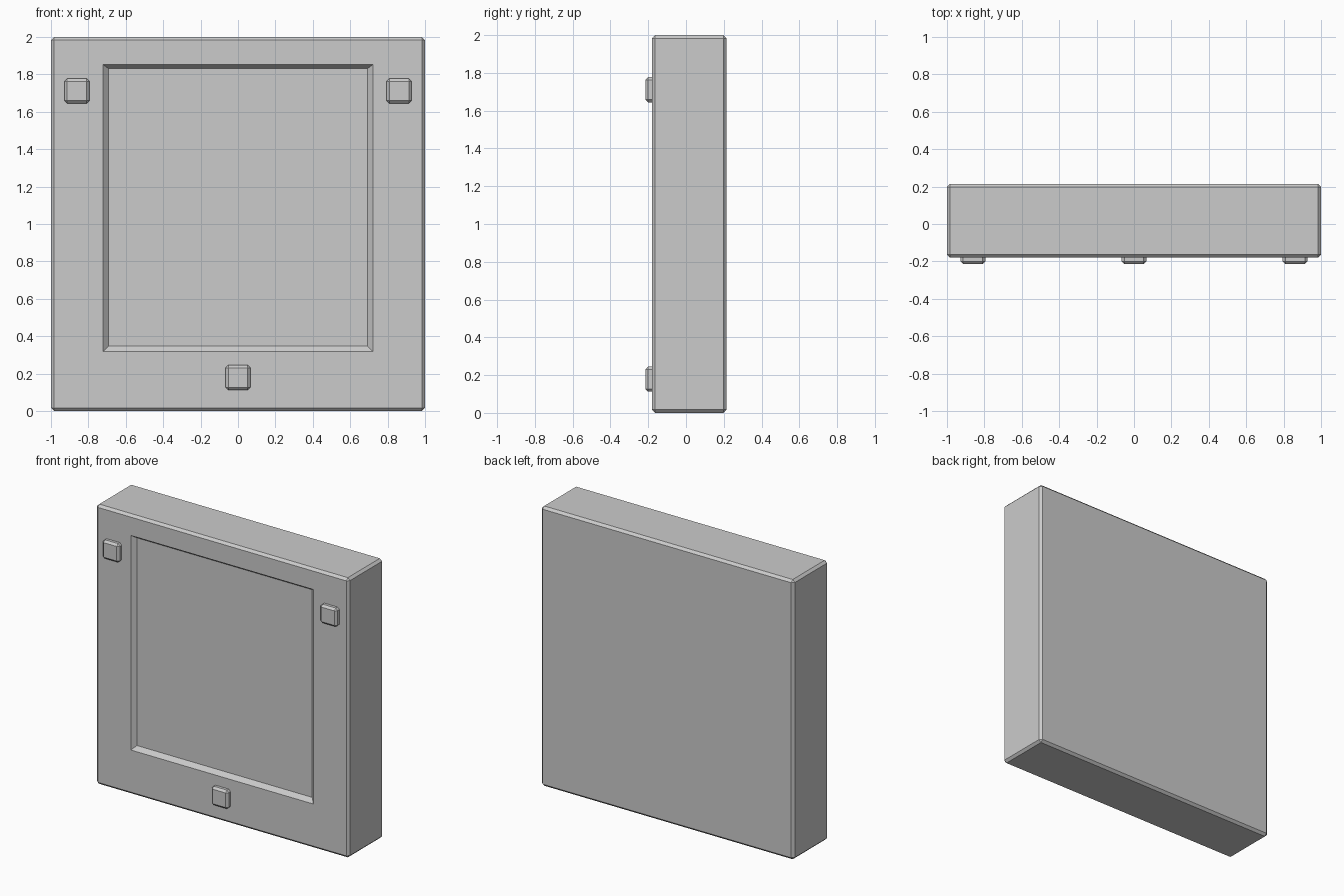
import bpy, bmesh
from mathutils import Vector

if "Cube" in bpy.data.objects:
    bpy.data.objects.remove(bpy.data.objects["Cube"])


def chamfered_box(lo, hi, width):
    """bmesh box between two corners with every edge chamfered."""
    bm = bmesh.new()
    bmesh.ops.create_cube(bm, size=1)
    lo, hi = Vector(lo), Vector(hi)
    for v in bm.verts:
        v.co = Vector([lo[i] + (v.co[i] + 0.5) * (hi[i] - lo[i]) for i in range(3)])
    bmesh.ops.bevel(bm, geom=bm.edges[:], offset=width, segments=1,
                    affect='EDGES', clamp_overlap=True)
    return bm


def finish(bm, name):
    bmesh.ops.recalc_face_normals(bm, faces=bm.faces[:])
    mesh = bpy.data.meshes.new(name)
    bm.to_mesh(mesh)
    bm.free()
    obj = bpy.data.objects.new(name, mesh)
    bpy.context.collection.objects.link(obj)
    return obj


def inset_to(bm, face, x, z_lo, z_hi, y):
    """Inset a front face and fit the new rectangle to given bounds."""
    bmesh.ops.inset_region(bm, faces=[face], thickness=0.01)
    c = face.calc_center_median()
    for v in face.verts:
        v.co = (x if v.co.x > c.x else -x, y, z_hi if v.co.z > c.z else z_lo)


# Slab body with a shallow sloped-edge recess in the front
body = chamfered_box((-1, -0.18, 0), (1, 0.215, 2), 0.017)
body.normal_update()
front = min((f for f in body.faces if f.normal.y < -0.99),
            key=lambda f: f.calc_center_median().y)
inset_to(body, front, 0.722, 0.318, 1.852, -0.18)
inset_to(body, front, 0.693, 0.347, 1.832, -0.152)
finish(body, "panel_body")

# Small square buttons on the frame
h = 0.067
for name, x, z in (("button_left", -0.861, 1.711),
                   ("button_right", 0.861, 1.711),
                   ("button_bottom", 0, 0.179)):
    finish(chamfered_box((x - h, -0.215, z - h), (x + h, -0.165, z + h), 0.015), name)
